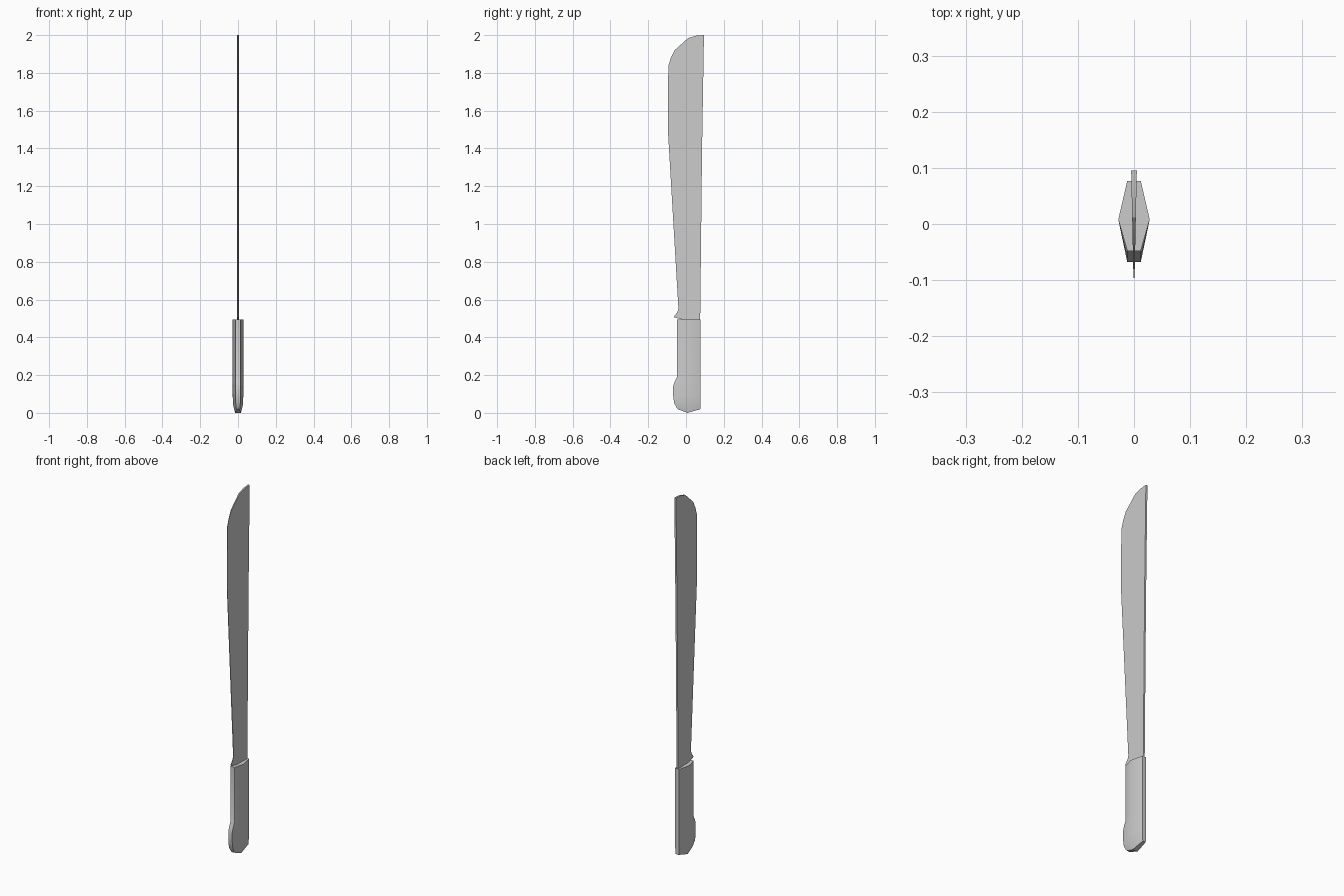
import bpy, bmesh

if "Cube" in bpy.data.objects:
    bpy.data.objects.remove(bpy.data.objects["Cube"])


def finish(bm, name, angle):
    bmesh.ops.recalc_face_normals(bm, faces=bm.faces)
    me = bpy.data.meshes.new(name)
    bm.to_mesh(me)
    bm.free()
    ob = bpy.data.objects.new(name, me)
    bpy.context.collection.objects.link(ob)
    bpy.ops.object.select_all(action='DESELECT')
    ob.select_set(True)
    bpy.context.view_layer.objects.active = ob
    bpy.ops.object.shade_smooth_by_angle(angle=angle)
    return ob


# Blade: side outline (y, z), wedge-thin from the spine to the cutting edge
outline = [(0.075, 0.49), (0.085, 1.4), (0.095, 2.0), (0.055, 1.997),
           (0.012, 1.985), (-0.06, 1.92), (-0.08, 1.88), (-0.093, 1.84),
           (-0.096, 1.68), (-0.096, 1.50), (-0.04, 0.55), (-0.045, 0.535),
           (-0.065, 0.507), (-0.03, 0.497), (0.0, 0.49)]


def half_thickness(y):
    return 0.001 + 0.004 * (y + 0.096) / 0.19


bm = bmesh.new()
left = [bm.verts.new((-half_thickness(y), y, z)) for y, z in outline]
right = [bm.verts.new((half_thickness(y), y, z)) for y, z in outline]
bm.faces.new(left)
bm.faces.new(right)
n = len(outline)
for i in range(n):
    j = (i + 1) % n
    bm.faces.new((left[i], left[j], right[j], right[i]))
finish(bm, "blade", 0.4)

# Handle: six-sided rings as
# (front y, front z, middle half width, middle z, back z, edge half width)
rings = [(-0.045, 0.02, 0.015, 0.0, 0.02, 0.009),
         (-0.062, 0.05, 0.027, 0.045, 0.05, 0.012),
         (-0.068, 0.09, 0.028, 0.09, 0.09, 0.012),
         (-0.068, 0.14, 0.028, 0.14, 0.14, 0.012),
         (-0.060, 0.165, 0.028, 0.165, 0.165, 0.012),
         (-0.048, 0.19, 0.028, 0.19, 0.19, 0.012),
         (-0.048, 0.494, 0.028, 0.494, 0.494, 0.012)]
BACK, MID = 0.077, 0.008
bm = bmesh.new()
loops = []
for fy, fz, w, mz, bz, e in rings:
    pts = [(-e, fy, fz), (e, fy, fz), (w, MID, mz),
           (e, BACK, bz), (-e, BACK, bz), (-w, MID, mz)]
    loops.append([bm.verts.new(p) for p in pts])
for a, b in zip(loops, loops[1:]):
    for i in range(6):
        j = (i + 1) % 6
        bm.faces.new((a[i], a[j], b[j], b[i]))
# Butt is two sloped faces meeting at the middle line, top is flat
lo = loops[0]
bm.faces.new((lo[0], lo[1], lo[2], lo[5]))
bm.faces.new((lo[5], lo[2], lo[3], lo[4]))
bm.faces.new(loops[-1])
finish(bm, "handle", 0.6)
